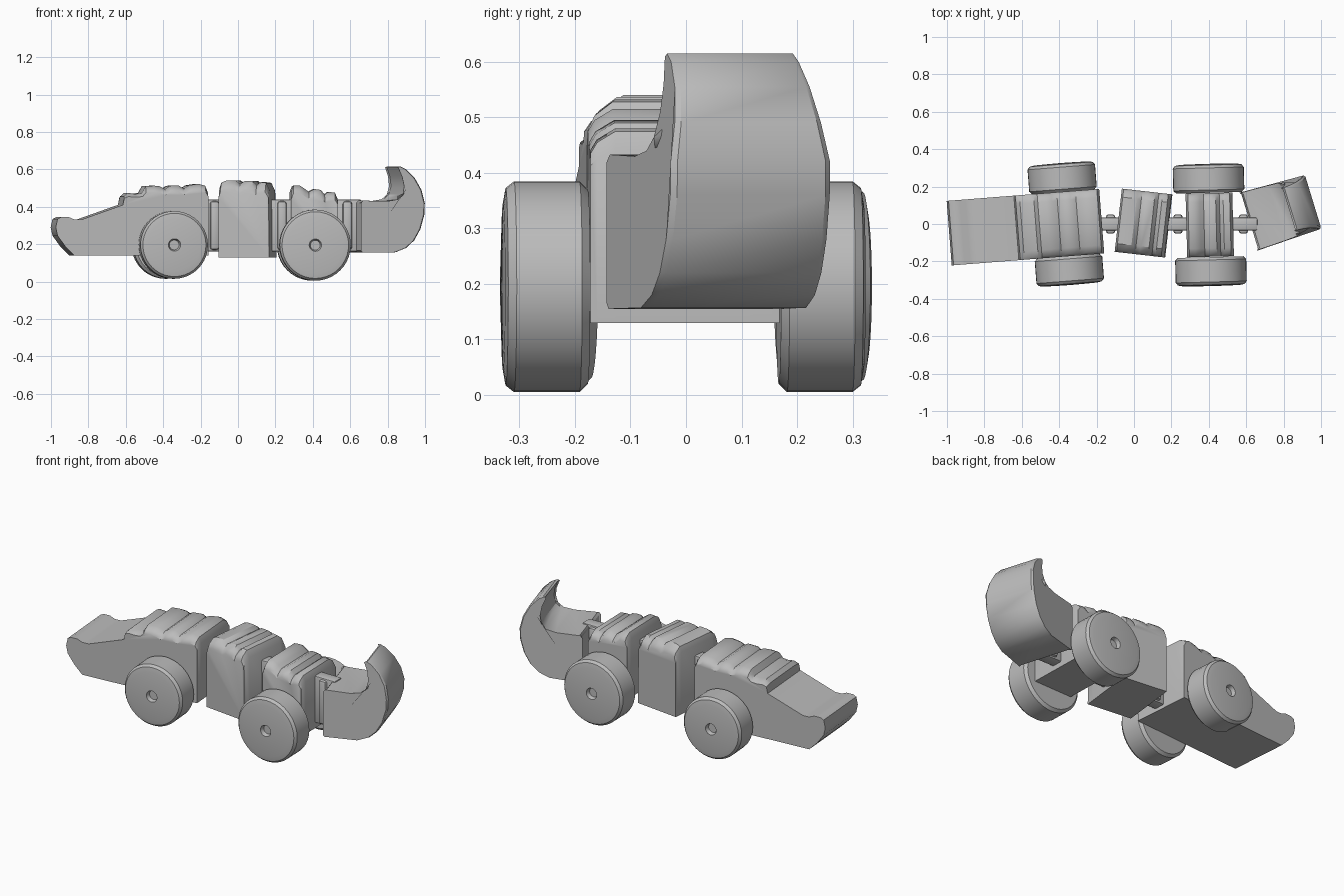
import bpy, bmesh, math

if "Cube" in bpy.data.objects:
    bpy.data.objects.remove(bpy.data.objects["Cube"])

grey = bpy.data.materials.new("plain grey")
grey.diffuse_color = (0.5, 0.5, 0.5, 1)
grey.use_nodes = True
grey.node_tree.nodes["Principled BSDF"].inputs["Base Color"].default_value = grey.diffuse_color


def finish(name, bm, loc, deg, angle=35):
    bmesh.ops.recalc_face_normals(bm, faces=bm.faces)
    me = bpy.data.meshes.new(name)
    bm.to_mesh(me)
    bm.free()
    ob = bpy.data.objects.new(name, me)
    bpy.context.collection.objects.link(ob)
    me.materials.append(grey)
    ob.location = loc
    ob.rotation_euler.z = math.radians(deg)
    bpy.ops.object.select_all(action='DESELECT')
    ob.select_set(True)
    bpy.context.view_layer.objects.active = ob
    bpy.ops.object.shade_smooth_by_angle(angle=math.radians(angle))
    return ob


def loft(name, profile, stations, loc, deg):
    """Skin a side profile across y; each station maps (x, z) to a point."""
    bm = bmesh.new()
    rings = [[bm.verts.new(st(x, z)) for x, z in profile] for st in stations]
    n = len(profile)
    for a, b in zip(rings, rings[1:]):
        for i in range(n):
            j = (i + 1) % n
            bm.faces.new((a[i], a[j], b[j], b[i]))
    bm.faces.new(rings[0])
    bm.faces.new(rings[-1])
    return finish(name, bm, loc, deg)


def shoulders(half, z_from, drop):
    """Stations whose tall points slope down towards both sides."""
    out = []
    for y, f in ((-half, 1), (-half + .012, .5), (-half + .045, 0),
                 (half - .045, 0), (half - .012, .5), (half, 1)):
        out.append(lambda x, z, y=y, f=f:
                   (x, y, z - drop * f * min(1, max(0, (z - z_from) / .06))))
    return out


def wheel(name, radius, cz, side, loc, deg):
    """Turned disc with rounded rims and a small centre dimple."""
    prof = [(.002, .172), (radius - .015, .172), (radius, .187),
            (radius, .305), (radius - .012, .320), (radius - .04, .325),
            (.033, .327), (.026, .305), (.002, .305)]
    seg = 40
    bm = bmesh.new()
    rings = []
    for r, y in prof:
        rings.append([bm.verts.new((r * math.cos(2 * math.pi * k / seg), side * y,
                                    cz + r * math.sin(2 * math.pi * k / seg)))
                      for k in range(seg)])
    for a, b in zip(rings, rings[1:]):
        for k in range(seg):
            m = (k + 1) % seg
            bm.faces.new((a[k], a[m], b[m], b[k]))
    bm.faces.new(rings[0])
    bm.faces.new(rings[-1])
    finish(name, bm, loc, deg)


def block(name, x0, x1, y0, y1, z0, z1, bevel=.01):
    bm = bmesh.new()
    bmesh.ops.create_cube(bm, size=1)
    for v in bm.verts:
        v.co = ((x0 + x1) / 2 + v.co.x * (x1 - x0),
                (y0 + y1) / 2 + v.co.y * (y1 - y0),
                (z0 + z1) / 2 + v.co.z * (z1 - z0))
    bmesh.ops.bevel(bm, geom=bm.edges[:], offset=bevel, segments=2,
                    affect='EDGES', profile=.5)
    finish(name, bm, (0, 0, 0), 0)


# head with long snout, brow ridge and bumpy neck
HX = -.365
head = [(-.89, .14), (-.94, .19), (-.98, .245), (-.99, .29), (-.98, .335),
        (-.96, .345), (-.92, .345), (-.89, .332), (-.85, .332), (-.63, .41),
        (-.622, .455), (-.60, .475), (-.56, .468), (-.525, .475), (-.505, .51),
        (-.46, .513), (-.43, .510), (-.40, .495), (-.375, .512), (-.33, .515),
        (-.30, .498), (-.27, .515), (-.22, .523), (-.185, .512), (-.172, .48),
        (-.172, .14)]
loft("head", [(x - HX, z) for x, z in head], shoulders(.173, .44, .035), (HX, 0, 0), 4.5)

# middle body segment
middle = [(-.135, .13), (-.135, .50), (-.125, .53), (-.10, .54), (-.05, .54),
          (-.025, .522), (0, .537), (.045, .537), (.065, .515), (.085, .532),
          (.115, .528), (.133, .49), (.137, .13)]
loft("middle_body", middle, shoulders(.17, .44, .05), (.05, .005, 0), -6.5)

# rear body segment
rear = [(-.125, .13), (-.125, .48), (-.113, .512), (-.08, .515), (-.05, .495),
        (-.03, .480), (0, .495), (.035, .490), (.055, .465), (.075, .480),
        (.11, .475), (.125, .44), (.125, .13)]
loft("rear_body", rear, shoulders(.17, .40, .04), (.405, -.005, 0), 1.5)

# curled tail, narrowing to the tip
tail = [(-.19, .165), (-.18, .155), (0, .157), (.06, .18), (.105, .22),
        (.14, .28), (.163, .36), (.165, .42), (.15, .49), (.115, .555),
        (.07, .60), (.04, .615), (.03, .61), (.05, .56), (.058, .51),
        (.048, .465), (.02, .44), (-.04, .430), (-.18, .433), (-.19, .42)]


def tail_station(f):
    def place(x, z):
        half = .162 - .012 * (x + .19) / .36 - .035 * max(0, (z - .42) / .19)
        return (x - .008 * max(0, abs(f) - .93) / .07, f * half, z)
    return place


loft("curled_tail", tail, [tail_station(f) for f in (-1, -.93, .93, 1)], (.8, .07, 0), 17)

# wheels on the head and the rear segment
for side, word in ((-1, "near"), (1, "far")):
    wheel("front_wheel_" + word, .181, .196, side, (HX, 0, 0), 4.5)
    wheel("rear_wheel_" + word, .19, .195, side, (.405, -.005, 0), 1.5)

# joints between the segments, each a tab with an upright hinge pin
for i, (x0, x1, px) in enumerate(((-.19, -.07, -.125), (.16, .30, .235), (.51, .66, .585))):
    block("joint_tab_%d" % i, x0, x1, -.035, .035, .16, .44)
    block("joint_pin_%d" % i, px - .025, px + .025, -.052, .052, .17, .43, .015)
